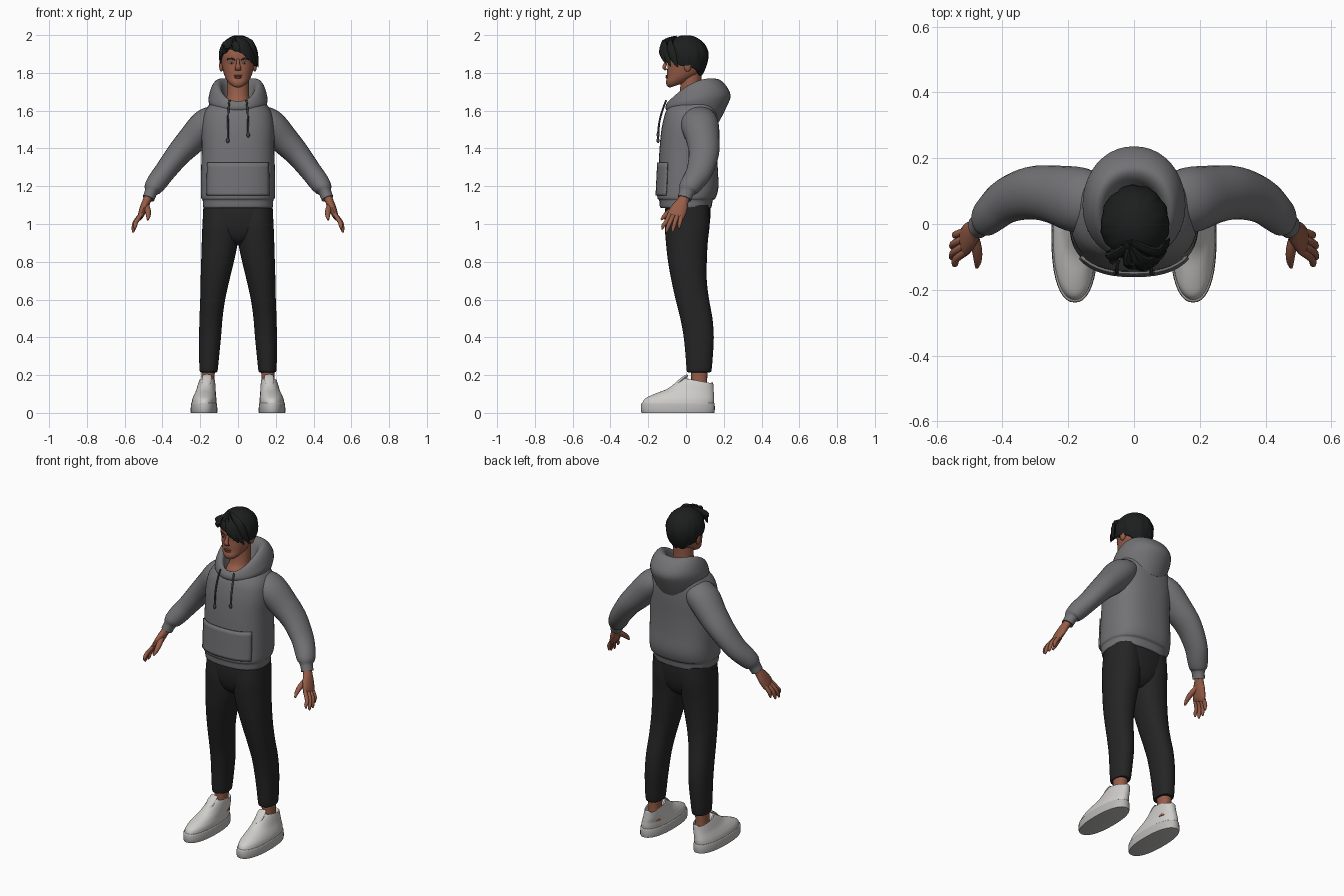
import bpy, bmesh, math
from mathutils import Vector


def material(name, rgb):
    m = bpy.data.materials.new(name)
    m.diffuse_color = (*rgb, 1)
    return m


GREY = material("hoodie grey", (0.17, 0.17, 0.18))
CORD = material("cord dark grey", (0.06, 0.06, 0.065))
BLACK = material("trouser black", (0.018, 0.018, 0.018))
HAIR = material("hair black", (0.012, 0.013, 0.013))
SKIN = material("skin brown", (0.31, 0.11, 0.065))
LIP = material("lip brown", (0.2, 0.06, 0.045))
WHITE = material("shoe white", (0.62, 0.61, 0.59))
SOLE = material("sole light grey", (0.5, 0.49, 0.48))
EYE = material("eye white", (0.5, 0.45, 0.42))


def finish(name, bm, mat, angle=45):
    bmesh.ops.recalc_face_normals(bm, faces=bm.faces)
    me = bpy.data.meshes.new(name)
    bm.to_mesh(me)
    bm.free()
    for p in me.polygons:
        p.use_smooth = True
    me.set_sharp_from_angle(angle=math.radians(angle))
    me.materials.append(mat)
    ob = bpy.data.objects.new(name, me)
    bpy.context.collection.objects.link(ob)
    return ob


def spline(rows, k=4):
    """Catmull-Rom through rows of numbers."""
    out = []
    for i in range(len(rows) - 1):
        p0, p1, p2 = rows[max(i - 1, 0)], rows[i], rows[i + 1]
        p3 = rows[min(i + 2, len(rows) - 1)]
        for j in range(k):
            t = j / k
            out.append([0.5 * (2 * b + (c - a) * t + (2 * a - 5 * b + 4 * c - d) * t * t
                               + (3 * b - a - 3 * c + d) * t ** 3)
                        for a, b, c, d in zip(p0, p1, p2, p3)])
    return out + [list(rows[-1])]


def ring(yf, zf, yb, zb, rx, xc=0.0, lift=0.0, n=32, power=2.3):
    """Tilted superellipse from a front point (yf, zf) to a back point (yb, zb)."""
    pts = []
    for i in range(n):
        t = math.tau * i / n
        c, s = math.cos(t), math.sin(t)
        cc = math.copysign(abs(c) ** (2 / power), c)
        ss = math.copysign(abs(s) ** (2 / power), s)
        pts.append(Vector((xc + rx * ss, (yf + yb) / 2 - (yb - yf) / 2 * cc,
                           (zf + zb) / 2 - (zb - zf) / 2 * cc + lift * s * s)))
    return pts


def loft(name, rings, mat, cap=True, closed=True, angle=45):
    bm = bmesh.new()
    vs = [[bm.verts.new(p) for p in r] for r in rings]
    n = len(rings[0])
    for a, b in zip(vs, vs[1:]):
        for i in range(n if closed else n - 1):
            j = (i + 1) % n
            bm.faces.new((a[i], a[j], b[j], b[i]))
    if cap:
        bm.faces.new(vs[0])
        bm.faces.new(vs[-1])
    return finish(name, bm, mat, angle)


def body(name, rows, mat, k=4, **kw):
    return loft(name, [ring(*r, **kw) for r in spline(rows, k)], mat)


def tube(name, rows, mat, k=4, n=16, ref=(0, 1, 0)):
    """Rows are x, y, z, thickness radius, width radius (along ref)."""
    rows = spline(rows, k)
    pts = [Vector(r[:3]) for r in rows]
    rings = []
    for i, r in enumerate(rows):
        t = (pts[min(i + 1, len(pts) - 1)] - pts[max(i - 1, 0)]).normalized()
        u = t.cross(Vector(ref)).normalized()
        v = u.cross(t)
        rings.append([pts[i] + u * r[3] * math.cos(a) + v * r[4] * math.sin(a)
                      for a in (math.tau * q / n for q in range(n))])
    return loft(name, rings, mat)


def blob(name, loc, size, mat):
    bm = bmesh.new()
    bmesh.ops.create_uvsphere(bm, u_segments=16, v_segments=10, radius=1)
    for v in bm.verts:
        v.co = Vector(loc) + Vector(a * b for a, b in zip(v.co, size))
    return finish(name, bm, mat)


# Hoodie torso with ribbed hem
torso = [(-.125, 1.085, .125, 1.085, .175), (-.138, 1.09, .135, 1.09, .184),
         (-.142, 1.125, .142, 1.125, .187), (-.152, 1.14, .158, 1.14, .195),
         (-.150, 1.2, .172, 1.2, .197), (-.145, 1.3, .168, 1.3, .195),
         (-.140, 1.4, .168, 1.4, .192), (-.130, 1.5, .172, 1.5, .193),
         (-.115, 1.57, .172, 1.58, .183), (-.102, 1.605, .165, 1.64, .158),
         (-.092, 1.62, .15, 1.68, .125), (-.075, 1.61, .10, 1.66, .08)]
body("hoodie_torso", torso, GREY, n=48, power=2.5)

# Front pocket follows the torso surface
levels = [ring(*r, n=48, power=2.5) for r in spline(torso, 4)]
patch = [[r[i] + Vector((0, -0.005, 0)) for i in range(-7, 8)]
         for r in levels if 1.15 < r[0].z < 1.33]
pocket = loft("hoodie_pocket", patch, GREY, cap=False, closed=False)
sol = pocket.modifiers.new("thickness", 'SOLIDIFY')
sol.thickness, sol.offset = 0.008, 0

# Lowered hood: outer roll, rim and inside
body("hood", [(-.085, 1.59, .175, 1.54, .13, 0, 0), (-.105, 1.605, .215, 1.62, .155, 0, .03),
              (-.108, 1.625, .236, 1.68, .152, 0, .035), (-.098, 1.645, .21, 1.735, .137, 0, .04),
              (-.088, 1.65, .17, 1.767, .115, 0, .04), (-.078, 1.64, .135, 1.75, .092, 0, .035),
              (-.07, 1.62, .11, 1.70, .076, 0, .01), (-.05, 1.60, .09, 1.65, .06, 0, 0)],
     GREY, n=40, power=2.1)

# Trousers
body("trouser_seat", [(-.10, 1.12, .125, 1.12, .175), (-.113, 1.06, .13, 1.06, .186),
                      (-.108, .98, .122, .98, .175), (-.085, .92, .10, .92, .11),
                      (-.04, .885, .06, .885, .04)], BLACK)
LEG = [(1.10, -.10, .12, .01, .182), (1.0, -.112, .125, .0, .188), (.9, -.106, .115, .002, .192),
       (.8, -.095, .11, .022, .195), (.7, -.077, .11, .046, .198), (.6, -.055, .122, .068, .2),
       (.5, -.03, .14, .082, .204), (.4, -.012, .147, .09, .206), (.3, -.002, .142, .1, .206),
       (.225, .004, .135, .108, .203), (.215, .012, .127, .115, .196)]

for s, side in ((-1, "right"), (1, "left")):
    body(side + "_trouser_leg", [(a, z, b, z, (o - i) / 2, s * (o + i) / 2)
                                 for z, a, b, i, o in LEG], BLACK, power=2.2)
    body(side + "_ankle", [(.02, .09, .12, .09, .04, s * .162), (.028, .15, .112, .15, .034, s * .16),
                           (.025, .24, .115, .24, .037, s * .158)], SKIN, n=20)

    # Shoe: sole, upper with open collar, tongue
    body(side + "_shoe_sole", [(-.232, 0, .148, 0, .068, s * .18), (-.238, .006, .152, .006, .071, s * .18),
                               (-.238, .045, .152, .045, .069, s * .18),
                               (-.232, .052, .148, .052, .066, s * .18)], SOLE, k=2, n=40, power=2.3)
    body(side + "_shoe_upper", [(-.232, .048, .147, .048, .066, s * .18), (-.218, .075, .149, .07, .064, s * .178),
                                (-.168, .1, .148, .09, .058, s * .175), (-.1, .127, .147, .11, .052, s * .17),
                                (-.045, .165, .145, .135, .046, s * .166, -.008),
                                (-.008, .188, .143, .16, .04, s * .163, -.026),
                                (.008, .186, .132, .157, .034, s * .163, -.028),
                                (.02, .14, .12, .11, .028, s * .163, 0)], WHITE, n=40, power=2.2)
    tube(side + "_shoe_tongue", [(s * .167, -.06, .14, .012, .02), (s * .165, -.02, .178, .01, .026),
                                 (s * .163, .008, .2, .006, .022)], WHITE, ref=(1, 0, 0))

    # Sleeve with gathered end and cuff
    tube(side + "_sleeve", [(s * x, y, z, a, b) for x, y, z, a, b in (
        (.09, .06, 1.575, .06, .08), (.165, .072, 1.53, .083, .1), (.245, .09, 1.445, .077, .088),
        (.315, .094, 1.37, .066, .08), (.385, .072, 1.28, .057, .07), (.43, .035, 1.22, .054, .06),
        (.452, .012, 1.188, .046, .052), (.46, .004, 1.17, .034, .04),
        (.474, -.008, 1.135, .032, .037))], GREY, n=24)

    # Hand: palm, fingers, thumb
    tube(side + "_palm", [(s * x, y, z, a, b) for x, y, z, a, b in (
        (.465, 0, 1.16, .022, .028), (.482, -.015, 1.125, .022, .03), (.497, -.032, 1.09, .021, .042),
        (.513, -.052, 1.05, .017, .046), (.52, -.06, 1.032, .01, .04))], SKIN)
    for f, (y0, y1, x1, z1) in enumerate(((-.09, -.125, .547, .972), (-.069, -.103, .556, .955),
                                          (-.048, -.07, .555, .957), (-.028, -.036, .546, .975))):
        tube(f"{side}_finger_{f + 1}", [
            (s * .51, y0 + .006, 1.055, .011, .012), (s * (x1 * .6 + .212), y0 * .55 + y1 * .45, 1.01, .0115, .0115),
            (s * (x1 - .003), y1 * .9 + y0 * .1, z1 + .018, .01, .01),
            (s * x1, y1, z1, .004, .004)], SKIN, k=3, n=10)
    tube(side + "_thumb", [(s * .488, -.035, 1.10, .016, .016), (s * .477, -.08, 1.07, .015, .016),
                           (s * .475, -.112, 1.043, .012, .012), (s * .478, -.132, 1.022, .005, .005)],
         SKIN, k=3, n=10, ref=(1, 0, 0))

    # Drawstring and its tip
    zt = 1.45 if s < 0 else 1.48
    tube(side + "_drawstring", [(s * .045, -.105, 1.655, .005, .005), (s * .05, -.122, 1.61, .005, .005),
                                (s * .053, -.141, 1.54, .005, .005), (s * .054, -.148, zt, .005, .005)],
         CORD, n=8, ref=(1, 0, 0))
    blob(side + "_drawstring_tip", (s * .054, -.148, zt - .008), (.009, .008, .014), CORD)

    # Ear, eye and brow
    blob(side + "_ear", (s * .088, .008, 1.838), (.012, .02, .032), SKIN)
    blob(side + "_eye", (s * .034, -.0925, 1.853), (.013, .004, .0055), EYE)
    blob(side + "_pupil", (s * .034, -.096, 1.853), (.0055, .002, .0055), HAIR)
    tube(side + "_brow", [(s * .016, -.1, 1.87, .004, .003), (s * .036, -.096, 1.876, .005, .004),
                          (s * .058, -.083, 1.872, .003, .002)], HAIR, n=8)

# Neck and head
body("neck", [(-.072, 1.6, .09, 1.6, .07), (-.066, 1.635, .085, 1.635, .068), (-.04, 1.67, .08, 1.67, .06),
              (-.03, 1.73, .08, 1.73, .058), (-.03, 1.82, .085, 1.82, .058)], SKIN, power=2)
body("head", [(-.085, 1.722, -.03, 1.74, .02), (-.1, 1.73, .0, 1.75, .04), (-.106, 1.75, .03, 1.765, .056),
              (-.101, 1.775, .06, 1.785, .069), (-.1, 1.81, .09, 1.81, .079), (-.098, 1.85, .103, 1.85, .088),
              (-.104, 1.88, .108, 1.88, .09), (-.1, 1.92, .106, 1.92, .088), (-.08, 1.96, .085, 1.96, .068),
              (-.03, 1.98, .04, 1.98, .03)], SKIN, power=2.2)
tube("nose", [(0, -.098, 1.872, .006, .008), (0, -.108, 1.85, .008, .009), (0, -.115, 1.83, .01, .015),
              (0, -.106, 1.815, .006, .016)], SKIN, n=12, ref=(1, 0, 0))
blob("upper_lip", (0, -.101, 1.785), (.024, .007, .005), LIP)
blob("lower_lip", (0, -.101, 1.776), (.02, .008, .006), LIP)

# Hair cap: hairline height varies around the head (angle from front towards +x)
LINE = [(-180, 1.775), (-145, 1.79), (-120, 1.82), (-95, 1.835), (-75, 1.865), (-45, 1.92), (0, 1.93),
        (30, 1.905), (55, 1.86), (75, 1.835), (95, 1.84), (120, 1.82), (145, 1.79), (180, 1.775)]


def hairline(d):
    for (a, za), (b, zb) in zip(LINE, LINE[1:]):
        if d <= b:
            return za + (zb - za) * (d - a) / (b - a)


cap_rings = []
for j in range(-1, 15):
    t = max(j, 0) / 14.5
    row = []
    for i in range(56):
        d = -180 + 360 * i / 56
        a = math.radians(d)
        z = hairline(d)
        z += (1.999 - z) * math.sin(t * math.pi / 2)
        h = z - 1.89
        f = math.sqrt(max(0, 1 - (h / .11) ** 2)) if h > 0 else 1 - .38 * (h / .115) ** 2
        f *= 1 + .025 * math.sin(9 * a + 8 * t) * (1 - t) + .012 * math.sin(17 * a - 6 * t)
        f *= .82 if j < 0 else 1
        row.append(Vector((.003 + .104 * f * math.sin(a), .001 - .118 * f * math.cos(a), z)))
    cap_rings.append(row)
loft("hair_cap", cap_rings, HAIR, angle=30)

# Swept fringe locks: mid point and tip
LOCKS = [((.03, -.112, 1.95), (.098, -.082, 1.835)), ((.02, -.118, 1.945), (.078, -.108, 1.85)),
         ((.01, -.117, 1.95), (.052, -.126, 1.875)), ((.06, -.085, 1.955), (.108, -.045, 1.83)),
         ((-.02, -.113, 1.95), (.02, -.128, 1.905)), ((-.06, -.095, 1.945), (-.085, -.085, 1.9))]
for k, (m, e) in enumerate(LOCKS):
    tube(f"fringe_lock_{k + 1}", [(-.03 + .006 * k, -.055, 1.978, .012, .02), (*m, .014, .026),
                                  ((m[0] + e[0]) / 2 + .006, (m[1] + e[1]) / 2 - .006, (m[2] + e[2]) / 2, .012, .022),
                                  (*e, .002, .003)], HAIR, n=8, ref=(0, .3, 1))
